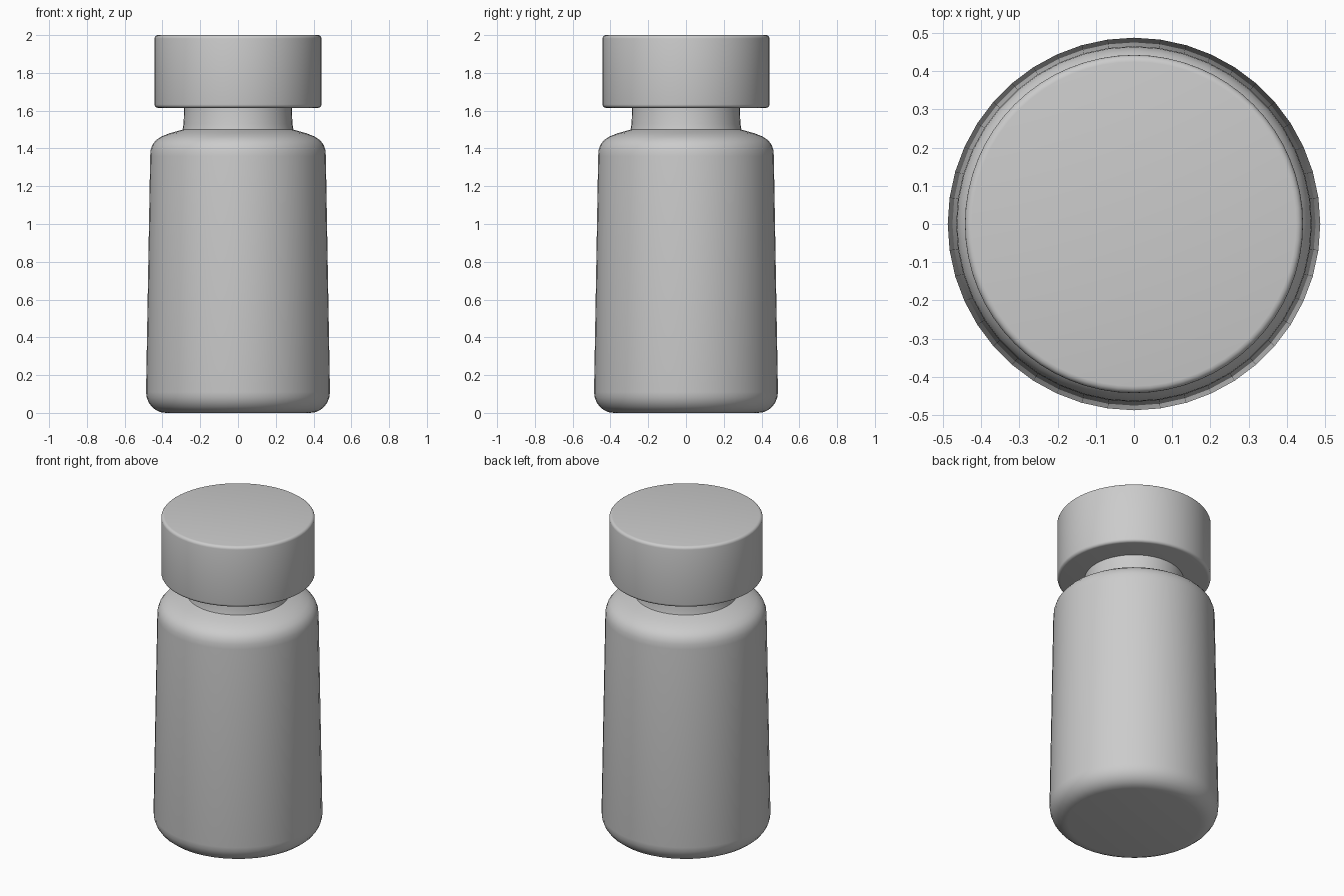
import bpy, bmesh, math

if "Cube" in bpy.data.objects:
    bpy.data.objects.remove(bpy.data.objects["Cube"])


def lathe(name, profile, sides, sharp_angle):
    """Revolve an (r, z) profile, bottom to top, into a closed solid."""
    bm = bmesh.new()
    rings = []
    for r, z in profile:
        rings.append([bm.verts.new((r * math.cos(2 * math.pi * i / sides),
                                    r * math.sin(2 * math.pi * i / sides), z))
                      for i in range(sides)])
    for low, high in zip(rings, rings[1:]):
        for i in range(sides):
            j = (i + 1) % sides
            bm.faces.new((low[i], low[j], high[j], high[i]))
    bm.faces.new(rings[0][::-1])
    bm.faces.new(rings[-1])
    mesh = bpy.data.meshes.new(name)
    bm.to_mesh(mesh)
    bm.free()
    obj = bpy.data.objects.new(name, mesh)
    bpy.context.collection.objects.link(obj)
    bpy.ops.object.select_all(action='DESELECT')
    obj.select_set(True)
    bpy.context.view_layer.objects.active = obj
    bpy.ops.object.shade_smooth_by_angle(angle=math.radians(sharp_angle))
    return obj


def arc(cr, cz, rr, rz, start, end, steps):
    """Elliptical corner points around (cr, cz), angles in degrees."""
    pts = []
    for k in range(steps + 1):
        a = math.radians(start + (end - start) * k / steps)
        pts.append((cr + rr * math.cos(a), cz + rz * math.sin(a)))
    return pts


# Bottle: rounded base, slightly tapered wall, soft shoulder, narrow neck
body = arc(0.382, 0.11, 0.105, 0.11, -90, 0, 6)
body += [(0.465, 1.36), (0.463, 1.39), (0.453, 1.42), (0.435, 1.443),
         (0.405, 1.463), (0.36, 1.481), (0.32, 1.492), (0.294, 1.499),
         (0.288, 1.53), (0.285, 1.63)]
lathe("bottle", body, 44, 40)

# Screw cap: wide plain cylinder with small rounded rims
cap = arc(0.424, 1.633, 0.018, 0.018, -90, 0, 4)
cap += arc(0.424, 1.982, 0.018, 0.018, 0, 90, 4)
lathe("cap", cap, 64, 40)
